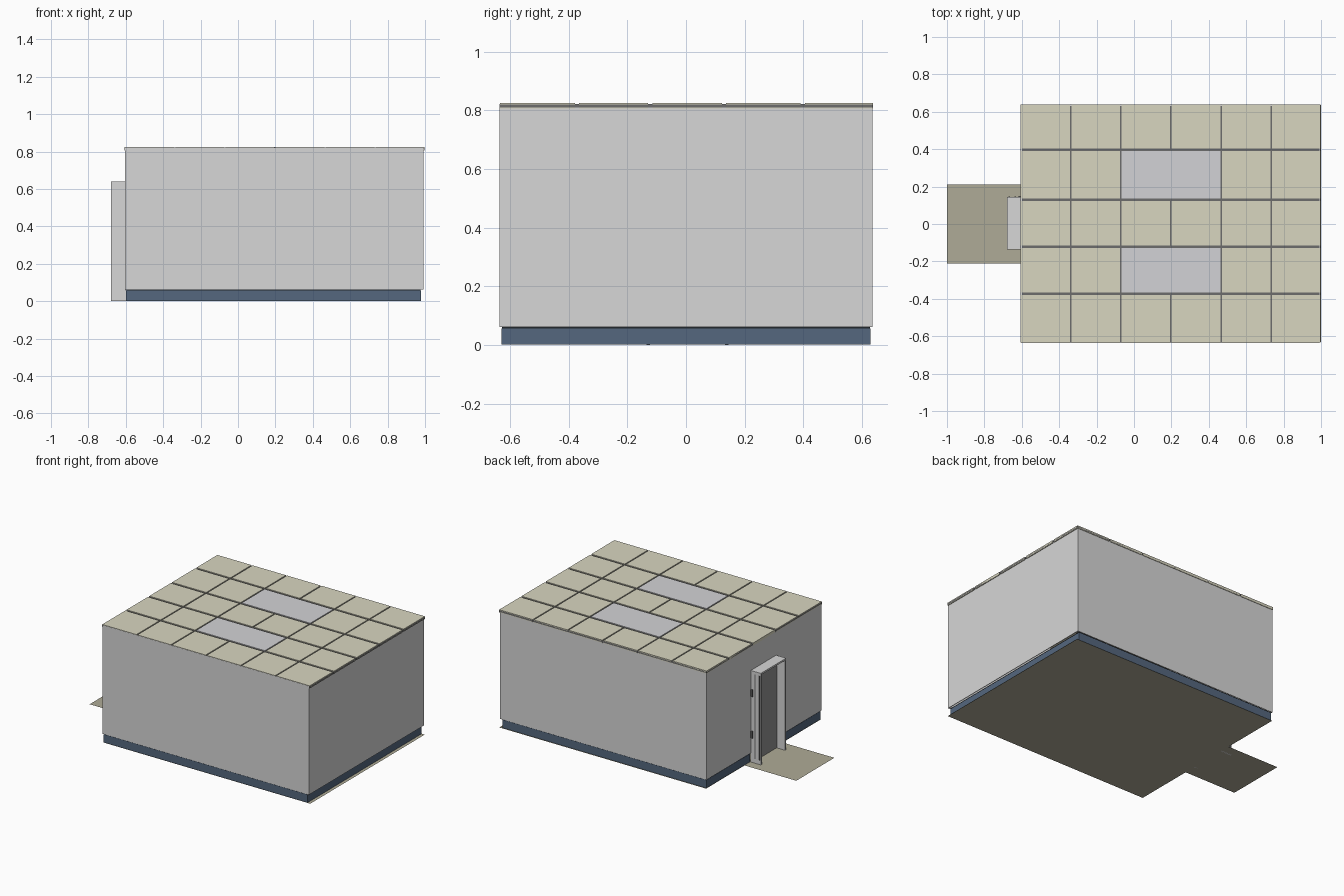
import bpy, bmesh

if "Cube" in bpy.data.objects:
    bpy.data.objects.remove(bpy.data.objects["Cube"])


def mat(name, c):
    m = bpy.data.materials.new(name)
    m.diffuse_color = (*c, 1)
    m.use_nodes = True
    m.node_tree.nodes["Principled BSDF"].inputs["Base Color"].default_value = m.diffuse_color
    return m


WALL = mat("wall grey", (0.68, 0.68, 0.68))
TILE = mat("ceiling beige", (0.69, 0.67, 0.53))
GRID = mat("grid dark grey", (0.15, 0.15, 0.15))
LIGHT = mat("light panel grey", (0.65, 0.65, 0.67))
BASE = mat("baseboard blue", (0.09, 0.137, 0.21))
FLOOR = mat("floor brown", (0.43, 0.41, 0.31))
DOOR = mat("door grey", (0.29, 0.29, 0.29))
SEAM = mat("seam black", (0.015, 0.02, 0.025))


def finish(name, bm, material):
    me = bpy.data.meshes.new(name)
    bm.to_mesh(me)
    bm.free()
    me.materials.append(material)
    ob = bpy.data.objects.new(name, me)
    bpy.context.collection.objects.link(ob)
    return ob


def boxes(name, spans, material):
    """One object made of boxes given as (x0, x1, y0, y1, z0, z1)."""
    bm = bmesh.new()
    for x0, x1, y0, y1, z0, z1 in spans:
        vs = bmesh.ops.create_cube(bm, size=1)["verts"]
        for v in vs:
            v.co = (x1 if v.co.x > 0 else x0,
                    y1 if v.co.y > 0 else y0,
                    z1 if v.co.z > 0 else z0)
    return finish(name, bm, material)


X0, X1, Y, TOP, FOOT = -0.603, 0.993, 0.635, 0.822, 0.062
D0, D1, DZ = -0.135, 0.145, 0.64      # door frame extents
T = 0.004                              # wall thickness

# Floor sheet with the doorstep outside the door
bm = bmesh.new()
outline = [(-1, -0.21), (-0.6, -0.21), (-0.6, -0.63), (1, -0.63),
           (1, 0.635), (-0.6, 0.635), (-0.6, 0.21), (-1, 0.21)]
bm.faces.new([bm.verts.new((x, y, 0)) for x, y in outline])
finish("floor", bm, FLOOR)

# Walls, the left one open for the door
boxes("walls", [
    (X0, X1, -Y, -Y + T, FOOT, TOP), (X0, X1, Y - T, Y, FOOT, TOP),
    (X1 - T, X1, -Y + T, Y - T, FOOT, TOP),
    (X0, X0 + T, -Y + T, D0, FOOT, TOP), (X0, X0 + T, D1, Y - T, FOOT, TOP),
    (X0, X0 + T, D0, D1, DZ, TOP)], WALL)


# Baseboard and the dark seam over it, on all sides but the doorway
def skirting(name, z0, z1, material, w=0.014, g=0.0):
    xa, xb, yb = -0.598 + g, 0.978 - g, 0.629 - g
    boxes(name, [
        (xa, xb, -yb, -yb + w, z0, z1), (xa, xb, yb - w, yb, z0, z1),
        (xb - w, xb, -yb + w, yb - w, z0, z1),
        (xa, xa + w, -yb + w, D0, z0, z1),
        (xa, xa + w, D1, yb - w, z0, z1)], material)


skirting("baseboard", 0.001, 0.057, BASE)
skirting("baseboard_seam", 0.057, 0.063, SEAM, g=0.001)

# Suspended ceiling: dark grid, beige tiles, two double-width lights
xs = [-0.606, -0.338, -0.072, 0.197, 0.467, 0.735, 0.998]
ys = [-0.634, -0.372, -0.122, 0.13, 0.398, 0.638]
boxes("ceiling_grid", [(xs[0], xs[-1], ys[0], ys[-1], 0.810, 0.820)], GRID)
tiles, lights = [], []
for j in range(5):
    for i in range(6):
        lit = j in (1, 3) and i in (2, 3)
        if lit and i == 3:
            continue
        xe = xs[i + 2] if lit else xs[i + 1]
        a = 0 if i == 0 else 0.004
        b = 0 if xe == xs[-1] else 0.004
        c = 0 if j == 0 else 0.007
        d = 0 if j == 4 else 0.007
        (lights if lit else tiles).append(
            (xs[i] + a, xe - b, ys[j] + c, ys[j + 1] - d, 0.806, 0.825))
boxes("ceiling_tiles", tiles, TILE)
boxes("ceiling_lights", lights, LIGHT)

# Door frame standing out of the left wall
F = 0.012
boxes("door_frame", [
    (-0.68, -0.599, D0, D0 + F, 0, DZ), (-0.68, -0.599, D1 - F, D1, 0, DZ),
    (-0.68, -0.599, D0 + F, D1 - F, DZ - F, DZ)], WALL)

# Door leaf set back in the frame
boxes("door", [(-0.617, -0.600, D0 + F, D1 - F, 0.002, DZ - F)], DOOR)

# Grooves and hinges on the outer side of the frame
boxes("frame_grooves", [(x, x + 0.008, D1 - 0.002, D1 + 0.001, 0.03, DZ - 0.02)
                        for x in (-0.64, -0.672)], GRID)
boxes("hinges", [(-0.618, -0.606, D1, D1 + 0.006, z, z + 0.05)
                 for z in (0.17, 0.46)], GRID)
